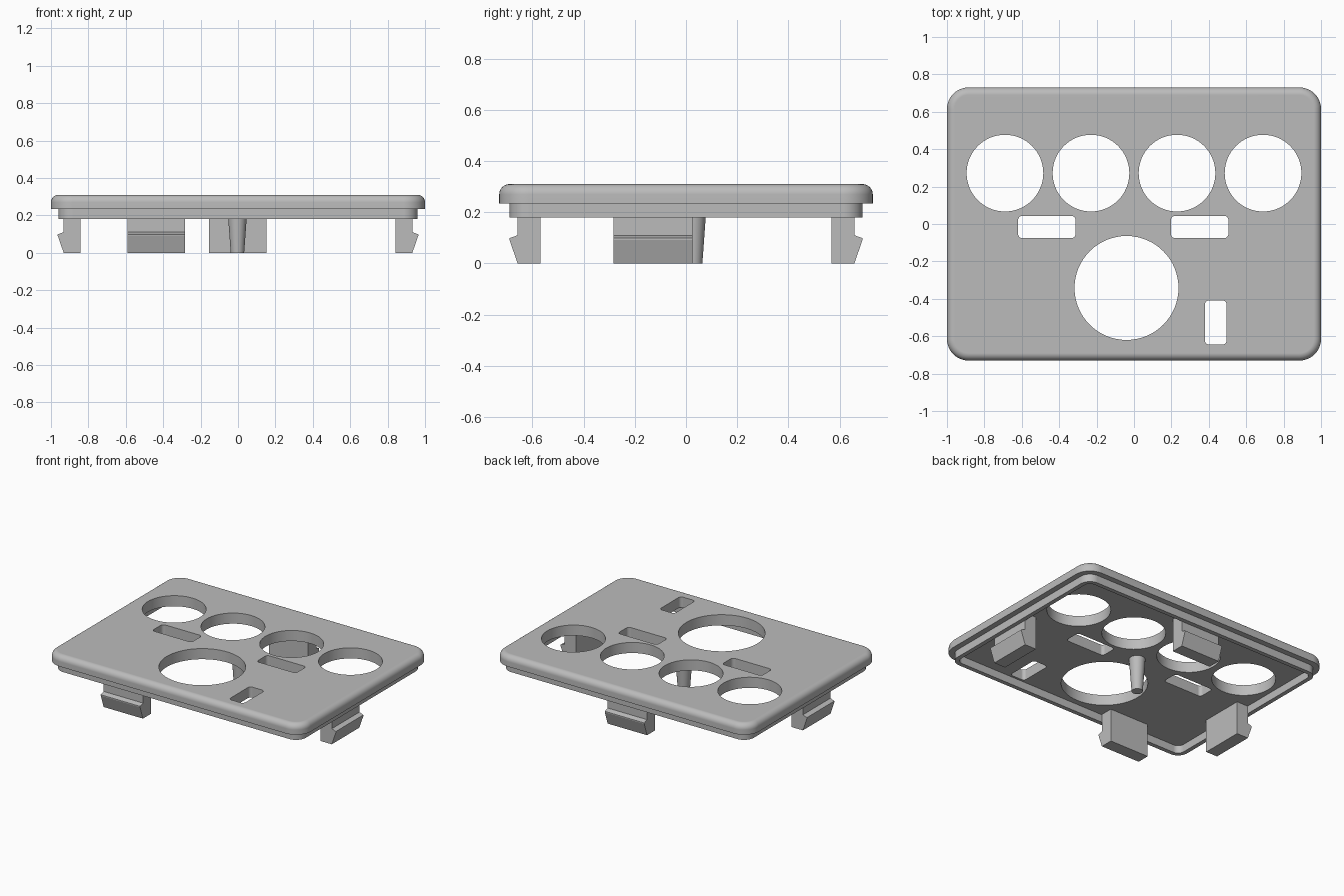
import bpy, bmesh, math
from mathutils import Matrix

cube = bpy.data.objects.get("Cube")
if cube:
    bpy.data.objects.remove(cube, do_unlink=True)

grey = bpy.data.materials.new("plain_grey")
grey.use_nodes = True
colour = (0.5, 0.5, 0.5, 1)
grey.diffuse_color = colour
grey.node_tree.nodes["Principled BSDF"].inputs["Base Color"].default_value = colour

FLOOR, RIM, TOP, FILLET = 0.235, 0.18, 0.31, 0.04


def finish(name, bm):
    bmesh.ops.recalc_face_normals(bm, faces=bm.faces)
    mesh = bpy.data.meshes.new(name)
    bm.to_mesh(mesh)
    bm.free()
    mesh.materials.append(grey)
    obj = bpy.data.objects.new(name, mesh)
    bpy.context.collection.objects.link(obj)
    return obj


def rounded_rect(hx, hy, r, steps=10):
    points = []
    for k, (sx, sy) in enumerate([(1, 1), (-1, 1), (-1, -1), (1, -1)]):
        for i in range(steps + 1):
            a = math.pi / 2 * (k + i / steps)
            points.append((sx * (hx - r) + r * math.cos(a),
                           sy * (hy - r) + r * math.sin(a)))
    return points


def loft(bm, rings):
    """Skin equal-length rings of 3D points and cap both ends."""
    loops = [[bm.verts.new(p) for p in ring] for ring in rings]
    for a, b in zip(loops, loops[1:]):
        for i in range(len(a)):
            j = (i + 1) % len(a)
            bm.faces.new((a[i], a[j], b[j], b[i]))
    bm.faces.new(loops[0][::-1])
    bm.faces.new(loops[-1])


def smooth(obj):
    bpy.ops.object.select_all(action='DESELECT')
    obj.select_set(True)
    bpy.context.view_layer.objects.active = obj
    bpy.ops.object.shade_smooth_by_angle(angle=math.radians(30))


# Cover plate: hollow underside, inset rim, flange and filleted top edge
section = [(0.07, FLOOR), (0.07, RIM), (0.04, RIM), (0.04, FLOOR), (0, FLOOR)]
for i in range(7):
    a = math.pi / 2 * i / 6
    section.append((FILLET * (1 - math.cos(a)), TOP - FILLET + FILLET * math.sin(a)))
bm = bmesh.new()
loft(bm, [[(x, y, z) for x, y in rounded_rect(1 - d, 0.73 - d, 0.115 - d)]
          for d, z in section])
plate = finish("cover_plate", bm)

# Cutter for round openings and slots
bm = bmesh.new()
outlines = []
circles = [(x, 0.272, 0.205) for x in (-0.69, -0.23, 0.23, 0.69)]
circles.append((-0.04, -0.342, 0.278))
for cx, cy, r in circles:
    outlines.append([(cx + r * math.cos(math.tau * i / 64),
                      cy + r * math.sin(math.tau * i / 64)) for i in range(64)])
for cx, cy, hx, hy in [(-0.466, -0.016, 0.154, 0.059),
                       (0.351, -0.016, 0.154, 0.059),
                       (0.437, -0.527, 0.058, 0.118)]:
    outlines.append([(cx + x, cy + y) for x, y in rounded_rect(hx, hy, 0.022, 5)])
for line in outlines:
    loft(bm, [[(x, y, z) for x, y in line] for z in (0.1, 0.5)])
cutter = finish("opening_cutter", bm)
cutter.hide_render = True

cut = plate.modifiers.new("openings", 'BOOLEAN')
cut.operation = 'DIFFERENCE'
cut.solver = 'EXACT'
cut.object = cutter
bpy.context.view_layer.objects.active = plate
bpy.ops.object.modifier_apply(modifier=cut.name)
bpy.data.objects.remove(cutter, do_unlink=True)
smooth(plate)
weighted = plate.modifiers.new("flat_top_normals", 'WEIGHTED_NORMAL')
weighted.keep_sharp = True

# Snap clips: barbed profile, pointing outward on each side
barb = [(0, FLOOR), (0, 0), (0.09, 0), (0.122, 0.092), (0.122, 0.099),
        (0.09, 0.11), (0.09, FLOOR)]


def clip(name, inner, along, angle):
    bm = bmesh.new()
    loft(bm, [[(inner + d, along + s, z) for d, z in barb] for s in (-0.154, 0.154)])
    bm.transform(Matrix.Rotation(math.radians(angle), 4, 'Z'))
    finish(name, bm)


clip("left_clip", 0.842, -0.129, 0)
clip("right_clip", 0.842, 0.129, 180)
clip("back_clip", 0.568, 0.002, 90)
clip("front_clip", 0.568, -0.437, -90)

# Tapered locating pin under the plate
bm = bmesh.new()
bmesh.ops.create_cone(bm, cap_ends=True, segments=32, radius1=0.036, radius2=0.053,
                      depth=FLOOR, matrix=Matrix.Translation((-0.003, 0.028, FLOOR / 2)))
smooth(finish("locating_pin", bm))
